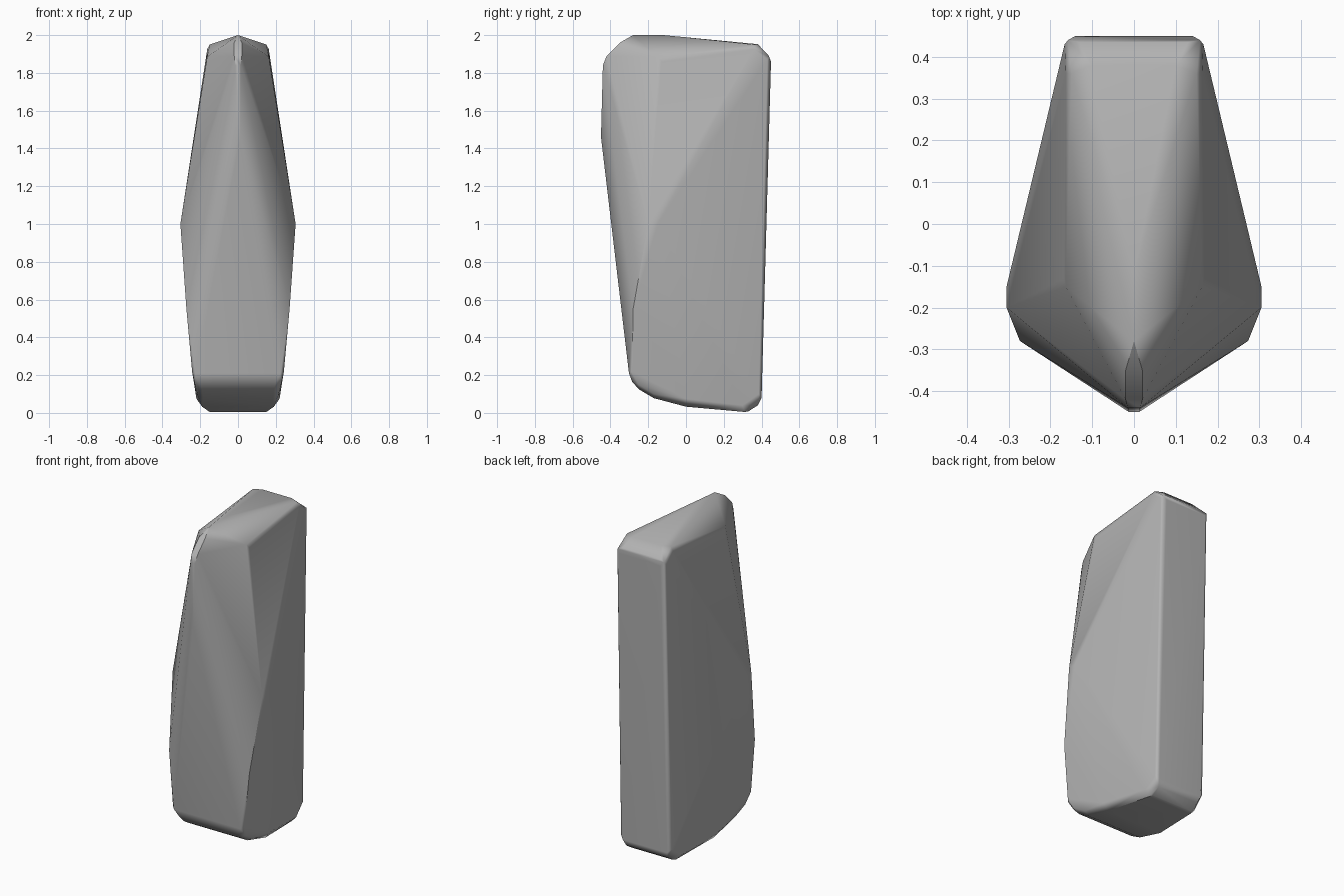
import bpy, bmesh

cube = bpy.data.objects.get("Cube")
if cube:
    bpy.data.objects.remove(cube, do_unlink=True)

# Single stone grey material
stone = bpy.data.materials.new("stone grey")
stone.use_nodes = True
grey = (0.45, 0.45, 0.45, 1.0)
stone.diffuse_color = grey
bsdf = stone.node_tree.nodes["Principled BSDF"]
bsdf.inputs["Base Color"].default_value = grey
bsdf.inputs["Roughness"].default_value = 0.8

# Key corners of one half, mirrored across x = 0
front_ridge = [(0.012, -0.45, 1.46), (0.015, -0.44, 1.84), (0.02, -0.42, 1.89),
               (0.02, -0.35, 1.96)]
top_ridge = [(0.0, -0.28, 2.0), (0.0, -0.12, 2.0)]
top_edge = [(0.163, -0.15, 1.885), (0.168, -0.13, 1.86), (0.15, 0.36, 1.95),
            (0.10, 0.38, 1.952), (0.163, 0.36, 1.925)]
flank = [(0.305, -0.20, 1.0), (0.305, -0.15, 1.0), (0.273, -0.28, 0.55)]
back = [(0.166, 0.43, 1.87), (0.158, 0.44, 1.885), (0.14, 0.45, 1.86),
        (0.13, 0.435, 1.895), (0.172, 0.385, 0.10), (0.15, 0.40, 0.08)]
# Rounded lower rim, from the front round to the back
foot = [(0.225, -0.302, 0.21), (0.243, -0.285, 0.22), (0.20, -0.285, 0.165),
        (0.228, -0.25, 0.15), (0.19, -0.25, 0.125), (0.215, -0.17, 0.10),
        (0.185, -0.17, 0.078), (0.22, 0.0, 0.075), (0.19, 0.0, 0.033),
        (0.185, 0.30, 0.04), (0.15, 0.31, 0.005), (0.14, 0.33, 0.008),
        (0.14, 0.38, 0.04)]

bm = bmesh.new()
for x, y, z in front_ridge + top_ridge + top_edge + flank + back + foot:
    for side in ((1, -1) if x else (1,)):
        bm.verts.new((x * side, y, z))

# Wrap the corners in a faceted skin and merge coplanar triangles
hull = bmesh.ops.convex_hull(bm, input=bm.verts)
loose = [v for v in bm.verts if not v.link_faces]
bmesh.ops.delete(bm, geom=loose, context='VERTS')
bmesh.ops.dissolve_limit(bm, angle_limit=0.02, verts=bm.verts, edges=bm.edges)
bmesh.ops.recalc_face_normals(bm, faces=bm.faces)

mesh = bpy.data.meshes.new("standing_stone")
bm.to_mesh(mesh)
bm.free()
mesh.materials.append(stone)
rock = bpy.data.objects.new("standing_stone", mesh)
bpy.context.collection.objects.link(rock)

# Soft creases, with large faces kept flat
bpy.ops.object.select_all(action='DESELECT')
rock.select_set(True)
bpy.context.view_layer.objects.active = rock
bpy.ops.object.shade_smooth_by_angle(angle=0.7)
weighted = rock.modifiers.new("soft_normals", 'WEIGHTED_NORMAL')
weighted.keep_sharp = True
